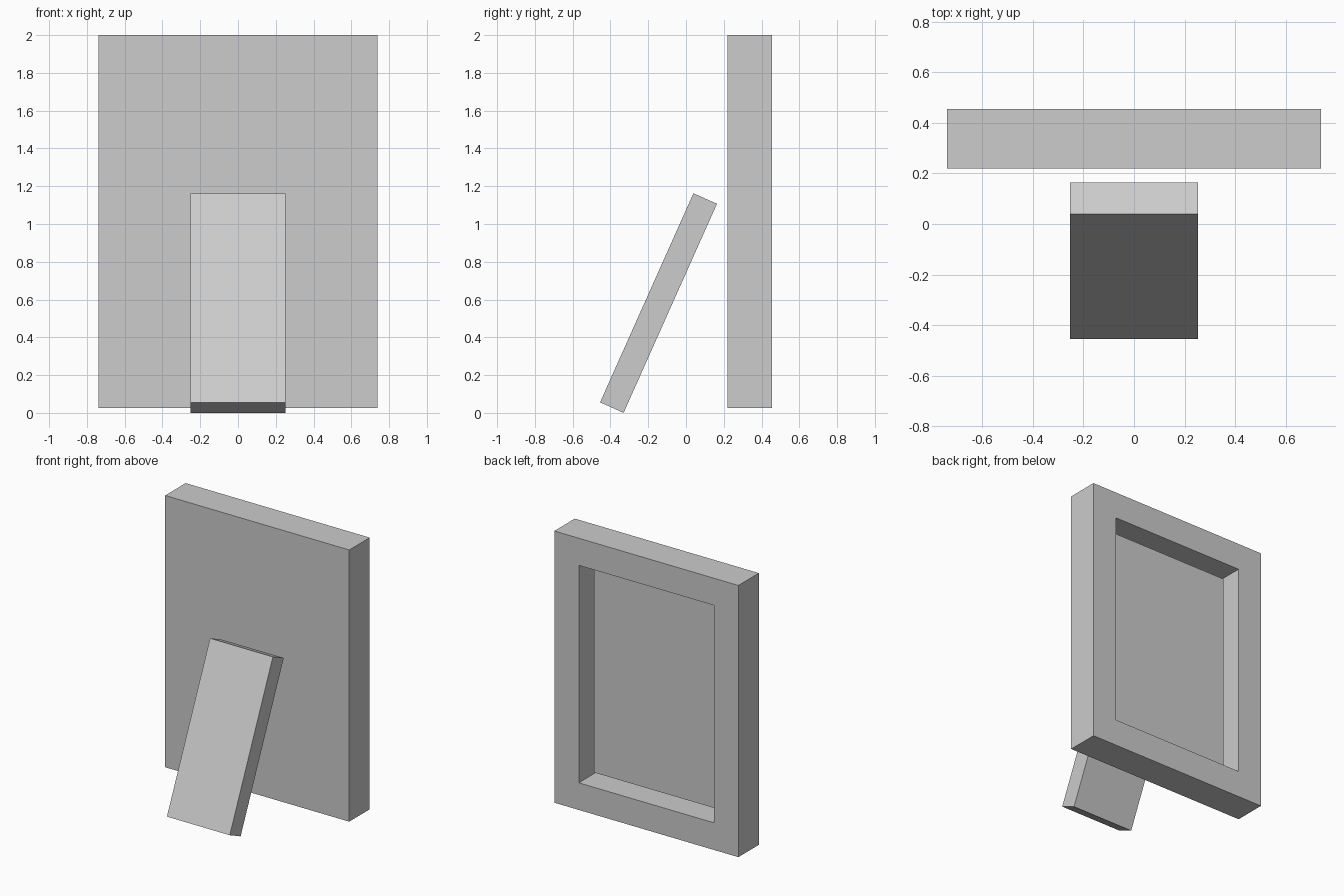
import bpy
import bmesh
import math
from mathutils import Matrix, Vector

cube = bpy.data.objects.get("Cube")
if cube:
    bpy.data.objects.remove(cube, do_unlink=True)

# Single mid grey material
grey = bpy.data.materials.new("mid_grey")
grey.use_nodes = True
grey.diffuse_color = (0.604, 0.604, 0.604, 1)
grey.node_tree.nodes["Principled BSDF"].inputs["Base Color"].default_value = grey.diffuse_color


def add_box(name, size, centre, tilt=0.0, edit=None):
    bm = bmesh.new()
    bmesh.ops.create_cube(bm, size=1, matrix=Matrix.Diagonal((*size, 1)))
    if edit:
        edit(bm)
    mesh = bpy.data.meshes.new(name)
    bm.to_mesh(mesh)
    bm.free()
    mesh.materials.append(grey)
    obj = bpy.data.objects.new(name, mesh)
    obj.location = centre
    obj.rotation_euler.x = tilt
    bpy.context.collection.objects.link(obj)


WIDTH, DEPTH, HEIGHT = 1.479, 0.235, 1.973
BORDER, RECESS = 0.197, 0.195
CENTRE = Vector((0, 0.3375, 1.0135))


def sink_picture_area(bm):
    # Inset the +y face, then extrude it inward to form the recess
    bm.normal_update()
    face = max(bm.faces, key=lambda f: f.normal.y)
    bmesh.ops.inset_region(bm, faces=[face], thickness=BORDER, use_even_offset=True)
    floor = bmesh.ops.extrude_discrete_faces(bm, faces=[face])["faces"][0]
    bmesh.ops.translate(bm, verts=floor.verts, vec=Vector((0, -RECESS, 0)))
    bmesh.ops.recalc_face_normals(bm, faces=bm.faces)


# Picture frame with its recess on the +y side
add_box("picture_frame", (WIDTH, DEPTH, HEIGHT), CENTRE, edit=sink_picture_area)

# Thin picture sheet held inside the recess, clear of its walls
GAP, SHEET_DEPTH = 0.0515, 0.1
margin = 2 * (BORDER + GAP)
add_box("picture_sheet", (WIDTH - margin, 0.002, HEIGHT - margin),
        CENTRE + Vector((0, DEPTH / 2 - SHEET_DEPTH, 0)))

# Leaning support leg
add_box("support_leg", (0.505, 0.1365, 1.212), (0, -0.1455, 0.5815), tilt=-math.radians(24.07))
